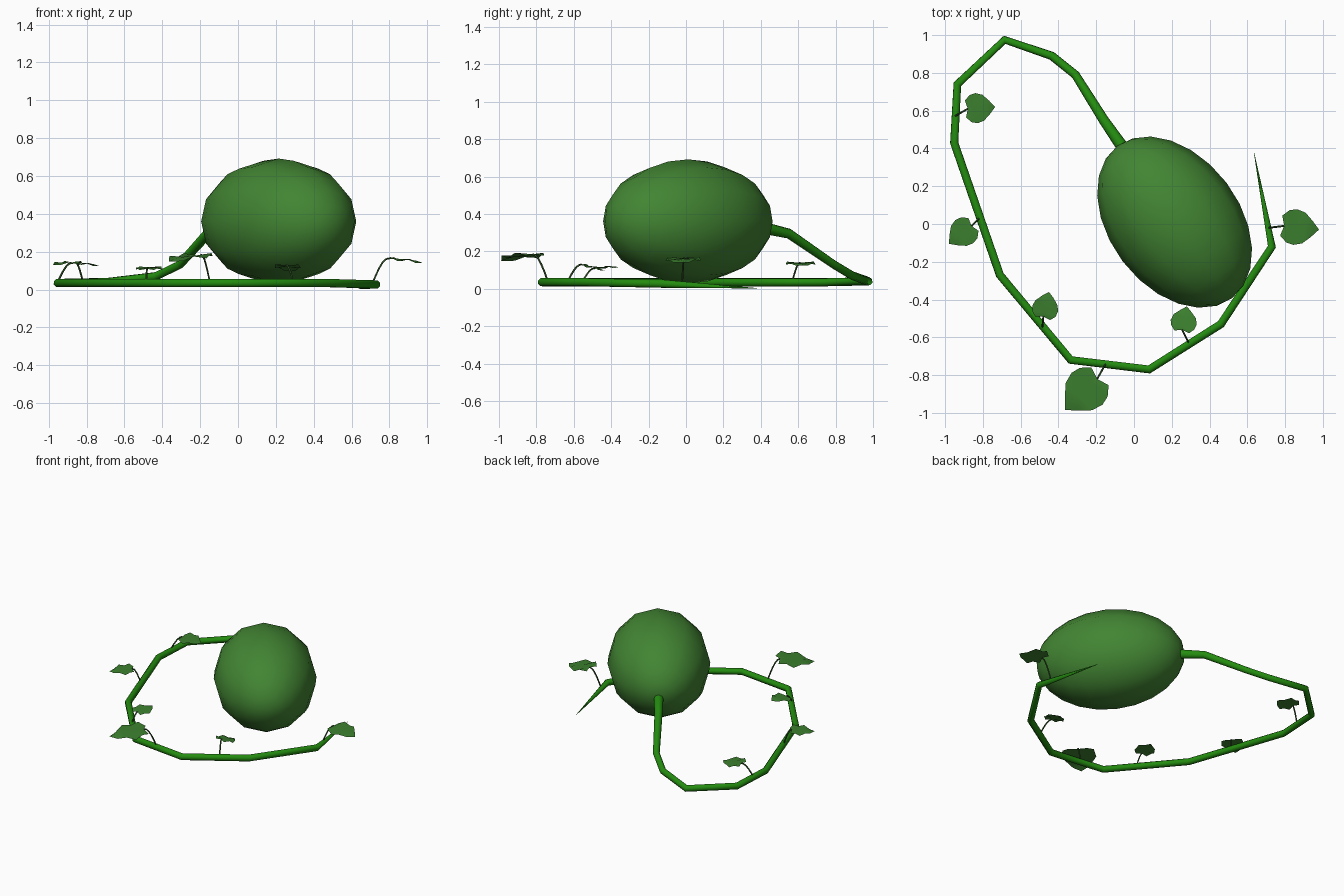
import bpy
import bmesh
import math
from mathutils import Vector, Matrix

if "Cube" in bpy.data.objects:
    bpy.data.objects.remove(bpy.data.objects["Cube"])


def material(name, rgb):
    m = bpy.data.materials.new(name)
    m.use_nodes = True
    m.diffuse_color = (*rgb, 1)
    bsdf = next(n for n in m.node_tree.nodes if n.type == 'BSDF_PRINCIPLED')
    bsdf.inputs["Base Color"].default_value = (*rgb, 1)
    return m


rind = material("rind green", (0.055, 0.235, 0.033))
vine_green = material("vine green", (0.017, 0.26, 0.005))
leaf_green = material("leaf green", (0.045, 0.215, 0.028))
stalk_green = material("stalk dark green", (0.03, 0.085, 0.02))


def select_only(ob):
    bpy.ops.object.select_all(action='DESELECT')
    ob.select_set(True)
    bpy.context.view_layer.objects.active = ob


def mesh_object(name, bm, mat, smooth=True):
    me = bpy.data.meshes.new(name)
    bm.to_mesh(me)
    bm.free()
    me.materials.append(mat)
    for p in me.polygons:
        p.use_smooth = smooth
    ob = bpy.data.objects.new(name, me)
    bpy.context.collection.objects.link(ob)
    return ob


def tube(name, points, radii, sides_level, mat):
    """Tapered round tube along straight segments."""
    cu = bpy.data.curves.new(name, 'CURVE')
    cu.dimensions = '3D'
    cu.bevel_depth = 1.0
    cu.bevel_resolution = sides_level
    cu.use_fill_caps = True
    sp = cu.splines.new('POLY')
    sp.points.add(len(points) - 1)
    for p, co, r in zip(sp.points, points, radii):
        p.co = (*co, 1)
        p.radius = r
    ob = bpy.data.objects.new(name, cu)
    bpy.context.collection.objects.link(ob)
    cu.materials.append(mat)
    select_only(ob)
    bpy.ops.object.convert(target='MESH')
    bpy.ops.object.shade_smooth_by_angle(angle=math.radians(65))
    return ob


# Melon: twelve-sided sphere with its poles along the long axis
bm = bmesh.new()
bmesh.ops.create_uvsphere(bm, u_segments=12, v_segments=12, radius=1)
place = (Matrix.Translation((0.215, 0.01, 0.36))
         @ Matrix.Rotation(math.radians(127), 4, 'Z')
         @ Matrix.Diagonal((0.505, 0.345, 0.332, 1))
         @ Matrix.Rotation(math.radians(90), 4, 'Y'))
bm.transform(place)
mesh_object("melon", bm, rind)

# Vine: leaves the melon, drops to the ground and loops round
path = [(-0.03, 0.36, 0.33), (-0.07, 0.42, 0.325), (-0.16, 0.55, 0.295),
        (-0.31, 0.79, 0.13), (-0.435, 0.89, 0.07), (-0.685, 0.975, 0.04),
        (-0.935, 0.74, 0.035), (-0.952, 0.43, 0.035), (-0.71, -0.27, 0.035),
        (-0.335, -0.72, 0.035), (0.08, -0.77, 0.035), (0.46, -0.53, 0.035),
        (0.73, -0.12, 0.027), (0.635, 0.38, 0.003)]
tube("vine", path, [0.034, 0.032, 0.027] + [0.023] * 10 + [0.001], 2, vine_green)


def leaf(name, root, base, tip, width, z_base, z_tip):
    """Heart-shaped leaf on a thin arched stalk."""
    base, tip = Vector((*base, z_base)), Vector((*tip, z_tip))
    along = tip - base
    length = along.length
    along.normalize()
    side = Vector((-along.y, along.x, 0)).normalized()
    up = along.cross(side)
    # fractions: distance along the leaf, half width
    outline = [(-0.08, 0.28), (0.1, 0.45), (0.32, 0.5), (0.56, 0.43), (0.8, 0.22)]
    bm = bmesh.new()

    def vert(t, w, h):
        return bm.verts.new(base + along * t * length + side * w * width + up * h * length)

    mid = [vert(t, 0, h) for t, h in
           ((0.0, 0), (0.15, 0.0), (0.35, 0.015), (0.57, 0.02), (0.82, 0.015), (1.0, -0.03))]
    for s in (1, -1):
        edge = [vert(t, s * w, 0.045 if i % 2 else -0.045)
                for i, (t, w) in enumerate(outline)]
        for i in range(4):
            bm.faces.new([mid[i], mid[i + 1], edge[i + 1], edge[i]][::s])
        bm.faces.new([mid[4], mid[5], edge[4]][::s])
    mesh_object(name, bm, leaf_green)

    # stalk rises steeply, then bends over to the leaf
    start = Vector((*root, 0.045))
    pts = []
    for i in range(6):
        t = i / 5
        p = start.lerp(base, t)
        p.z = start.z + (base.z - start.z) * math.sin(t * math.pi / 2)
        pts.append(p)
    tube(name + "_stalk", pts, [0.005] * 6, 1, stalk_green)


leaf("leaf_back_right", (-0.95, 0.57), (-0.88, 0.61), (-0.735, 0.62), 0.16, 0.14, 0.13)
leaf("leaf_right", (-0.82, 0.03), (-0.86, -0.01), (-0.98, -0.105), 0.155, 0.145, 0.135)
leaf("leaf_front_right", (-0.485, -0.55), (-0.48, -0.49), (-0.45, -0.36), 0.14, 0.11, 0.12)
leaf("leaf_front", (-0.15, -0.74), (-0.195, -0.82), (-0.365, -0.985), 0.235, 0.185, 0.155)
leaf("leaf_front_left", (0.29, -0.63), (0.255, -0.56), (0.28, -0.435), 0.14, 0.13, 0.1)
leaf("leaf_left", (0.715, -0.02), (0.795, -0.01), (0.98, -0.03), 0.19, 0.165, 0.145)
